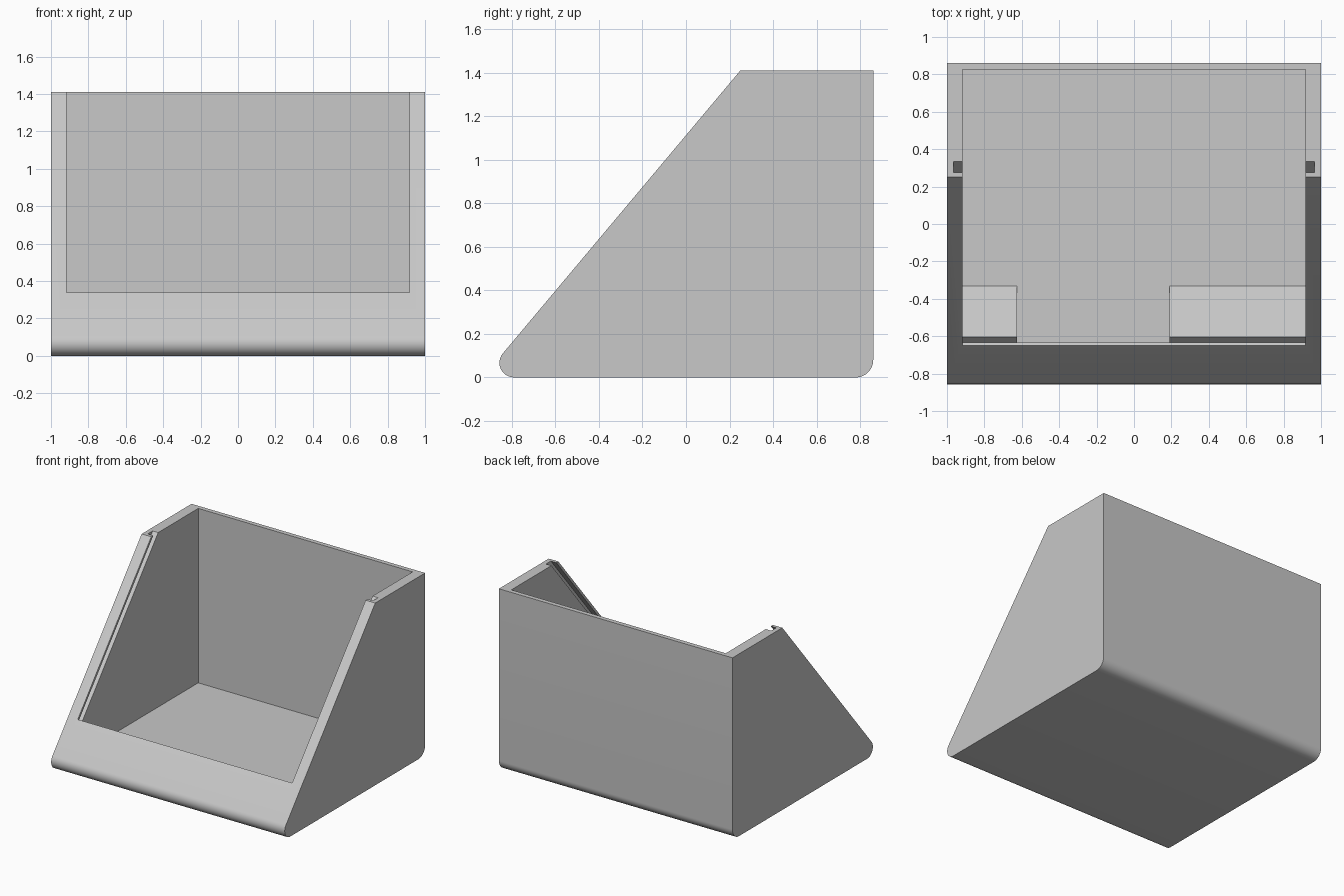
import bpy
import math

if "Cube" in bpy.data.objects:
    bpy.data.objects.remove(bpy.data.objects["Cube"])

# Main sizes
HALF_W, INNER_W, SLOT_W = 1.0, 0.918, 0.965
BACK, TOP, FLOOR = 0.86, 1.41, 0.06
TILT = math.radians(50)
SLOT_NEAR, SLOT_FAR = 0.019, 0.065

grey = bpy.data.materials.new("light grey plastic")
grey.use_nodes = True
colour = (0.58, 0.58, 0.58, 1)
grey.diffuse_color = colour
grey.node_tree.nodes["Principled BSDF"].inputs["Base Color"].default_value = colour


def on_slope(z, depth):
    """Point (y, z) at height z on the sloping front, then moved inward by depth."""
    y = 0.25 - (TOP - z) / math.tan(TILT)
    return y + depth * math.sin(TILT), z - depth * math.cos(TILT)


def at_height(z, depth):
    """Point at exact height z on the plane lying depth behind the front."""
    return on_slope(z + depth * math.cos(TILT), depth)


def arc(cy, cz, r, start, end, steps=12):
    angles = [math.radians(start + (end - start) * i / steps) for i in range(steps + 1)]
    return [(cy + r * math.cos(a), cz + r * math.sin(a)) for a in angles]


def prism(name, profile, x0, x1):
    """Extrude a closed (y, z) profile between two x positions."""
    n = len(profile)
    verts = [(x, y, z) for x in (x0, x1) for y, z in profile]
    faces = [tuple(range(n))[::-1], tuple(range(n, 2 * n))]
    faces += [(i, (i + 1) % n, n + (i + 1) % n, n + i) for i in range(n)]
    mesh = bpy.data.meshes.new(name)
    mesh.from_pydata(verts, [], faces)
    mesh.materials.append(grey)
    obj = bpy.data.objects.new(name, mesh)
    bpy.context.collection.objects.link(obj)
    bpy.context.view_layer.objects.active = obj
    bpy.ops.object.select_all(action='DESELECT')
    obj.select_set(True)
    bpy.ops.object.mode_set(mode='EDIT')
    bpy.ops.mesh.select_all(action='SELECT')
    bpy.ops.mesh.normals_make_consistent(inside=False)
    bpy.ops.object.mode_set(mode='OBJECT')
    return obj


def cut(target, cutter):
    cutter.hide_render = True
    mod = target.modifiers.new("cut", 'BOOLEAN')
    mod.operation, mod.solver, mod.object = 'DIFFERENCE', 'EXACT', cutter
    bpy.ops.object.select_all(action='DESELECT')
    target.select_set(True)
    bpy.context.view_layer.objects.active = target
    bpy.ops.object.modifier_apply(modifier=mod.name)
    bpy.data.objects.remove(cutter)


# Housing: wedge profile with rounded lower edges
outline = arc(-0.79, 0.067, 0.067, 270, 140)
outline += [(0.25, TOP), (BACK, TOP)]
outline += arc(BACK - 0.08, 0.08, 0.08, 0, -90)
housing = prism("housing", outline, -HALF_W, HALF_W)

# Main cavity, open at the top and front, with a lip along the lower front
LIP, SLOT_END, HIGH = 0.339, 0.186, 1.7
cavity = [(0.825, FLOOR), (0.825, HIGH), on_slope(HIGH, -0.2), on_slope(LIP, -0.2),
          on_slope(LIP, SLOT_NEAR), on_slope(SLOT_END, SLOT_NEAR),
          on_slope(SLOT_END, SLOT_FAR), at_height(FLOOR, SLOT_FAR)]
cut(housing, prism("cavity_cutter", cavity, -INNER_W, INNER_W))

# Grooves in the side walls for a sliding front panel
groove = [on_slope(SLOT_END, SLOT_NEAR), on_slope(SLOT_END, SLOT_FAR),
          on_slope(HIGH, SLOT_FAR), on_slope(HIGH, SLOT_NEAR)]
for side in (-1, 1):
    cut(housing, prism("groove_cutter", groove, side * 0.88, side * SLOT_W))

# Panel supports behind the lip
crest = at_height(0.29, SLOT_FAR)
run = (crest[1] - FLOOR) * math.tan(TILT)
support = [at_height(FLOOR, SLOT_FAR), crest, (crest[0] + run, FLOOR)]
prism("right_panel_support", support, -INNER_W, -0.625)
prism("left_panel_support", support, 0.19, INNER_W)

# Smooth the rounded edges only
bpy.ops.object.select_all(action='DESELECT')
housing.select_set(True)
bpy.context.view_layer.objects.active = housing
bpy.ops.object.shade_smooth_by_angle(angle=math.radians(30))
